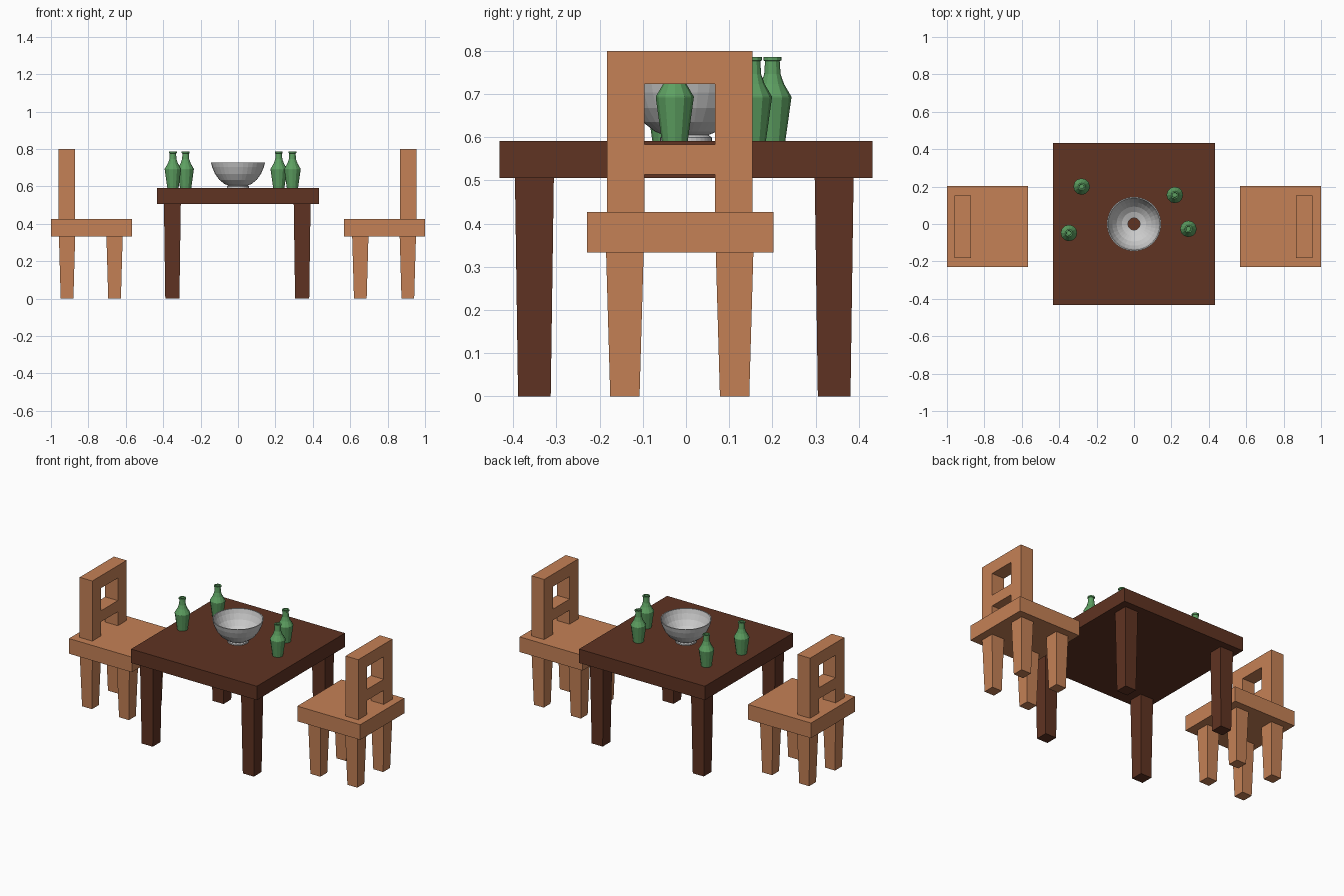
import bpy, bmesh
from math import cos, sin, pi
from mathutils import Vector

if "Cube" in bpy.data.objects:
    bpy.data.objects.remove(bpy.data.objects["Cube"])


def material(name, rgb):
    m = bpy.data.materials.new(name)
    m.diffuse_color = (*rgb, 1)
    m.use_nodes = True
    m.node_tree.nodes["Principled BSDF"].inputs["Base Color"].default_value = m.diffuse_color
    return m


CHAIR_WOOD = material("light_wood", (0.56, 0.22, 0.093))
TABLE_WOOD = material("dark_wood", (0.115, 0.033, 0.016))
GLASS = material("green_glass", (0.11, 0.35, 0.12))


def finish(bm, name, mat=None, loc=(0, 0, 0)):
    bmesh.ops.recalc_face_normals(bm, faces=bm.faces)
    me = bpy.data.meshes.new(name)
    bm.to_mesh(me)
    bm.free()
    ob = bpy.data.objects.new(name, me)
    ob.location = loc
    if mat:
        me.materials.append(mat)
    bpy.context.collection.objects.link(ob)
    return ob


def box(name, center, size, mat, taper=1.0):
    """Box whose bottom face is scaled by taper."""
    bm = bmesh.new()
    bmesh.ops.create_cube(bm, size=1)
    for v in bm.verts:
        k = taper if v.co.z < 0 else 1
        v.co = Vector((v.co.x * size[0] * k, v.co.y * size[1] * k, v.co.z * size[2]))
    return finish(bm, name, mat, center)


def legs(prefix, cx, cy, spread, width, height, taper, mat):
    for fx, side in ((-1, "left"), (1, "right")):
        for fy, end in ((-1, "front"), (1, "back")):
            box(f"{prefix}_{end}_{side}_leg",
                (cx + fx * spread, cy + fy * spread, height / 2),
                (width, width, height), mat, taper)


def lathe(name, profile, sides, loc, mat=None):
    """Closed ring profile (radius, z) turned around z; radius 0 closes to a point."""
    bm = bmesh.new()
    rings = []
    for r, z in profile:
        if r == 0:
            rings.append([bm.verts.new((0, 0, z))] * sides)
        else:
            rings.append([bm.verts.new((r * cos(2 * pi * i / sides),
                                        r * sin(2 * pi * i / sides), z))
                          for i in range(sides)])
    pairs = list(zip(rings, rings[1:]))
    if profile[0][0] > 0:
        pairs.append((rings[-1], rings[0]))
    for a, b in pairs:
        for i in range(sides):
            j = (i + 1) % sides
            bm.faces.new(list(dict.fromkeys((a[i], a[j], b[j], b[i]))))
    return finish(bm, name, mat, loc)


def chair_back(name, cx, cy, mat):
    """Two posts with a middle and a top rail, as one slab with openings."""
    ys = (-0.168, -0.082, 0.082, 0.168)
    zs = (0.427, 0.514, 0.583, 0.723, 0.80)
    d = 0.087
    bm = bmesh.new()
    grid = [[bm.verts.new((-d / 2, y, z)) for z in zs] for y in ys]
    for i in range(3):
        for j in range(4):
            if i == 1 and j in (0, 2):
                continue
            bm.faces.new((grid[i][j], grid[i + 1][j], grid[i + 1][j + 1], grid[i][j + 1]))
    ext = bmesh.ops.extrude_face_region(bm, geom=bm.faces[:], use_keep_orig=True)
    verts = [g for g in ext["geom"] if isinstance(g, bmesh.types.BMVert)]
    bmesh.ops.translate(bm, verts=verts, vec=(d, 0, 0))
    return finish(bm, name, mat, (cx, cy, 0))


# Table
box("table_top", (0, 0, 0.548), (0.864, 0.864, 0.086), TABLE_WOOD)
legs("table", -0.004, -0.004, 0.347, 0.09, 0.505, 0.84, TABLE_WOOD)

# Two chairs facing the table
CY = -0.0135
for s, side in ((-1, "left"), (1, "right")):
    cx = s * 0.784
    box(f"{side}_chair_seat", (cx, CY, 0.38), (0.432, 0.432, 0.094), CHAIR_WOOD)
    legs(f"{side}_chair", cx - 0.003, CY - 0.001, 0.127, 0.087, 0.333, 0.78, CHAIR_WOOD)
    chair_back(f"{side}_chair_back", cx - 0.003 + s * 0.129, CY - 0.001, CHAIR_WOOD)

# Bowl with a foot and an open centre
TOP = 0.591
lathe("bowl", [(0.06, 0), (0.06, 0.008), (0.052, 0.014), (0.072, 0.022), (0.1, 0.044),
               (0.123, 0.076), (0.138, 0.112), (0.145, 0.138), (0.139, 0.138),
               (0.131, 0.112), (0.116, 0.08), (0.093, 0.05), (0.065, 0.029),
               (0.032, 0.018), (0.032, 0)], 32, (0, 0, TOP))

# Bottles with a lip and a hollow mouth
BOTTLE = [(0, 0), (0.03, 0), (0.044, 0.1), (0.044, 0.103), (0.027, 0.132), (0.019, 0.155),
          (0.017, 0.185), (0.021, 0.187), (0.021, 0.195), (0.013, 0.195), (0.012, 0.15),
          (0, 0.15)]
for i, (x, y) in enumerate([(-0.28, 0.2), (-0.348, -0.048), (0.218, 0.155), (0.291, -0.026)]):
    lathe(f"bottle_{i + 1}", BOTTLE, 12, (x, y, TOP), GLASS)
